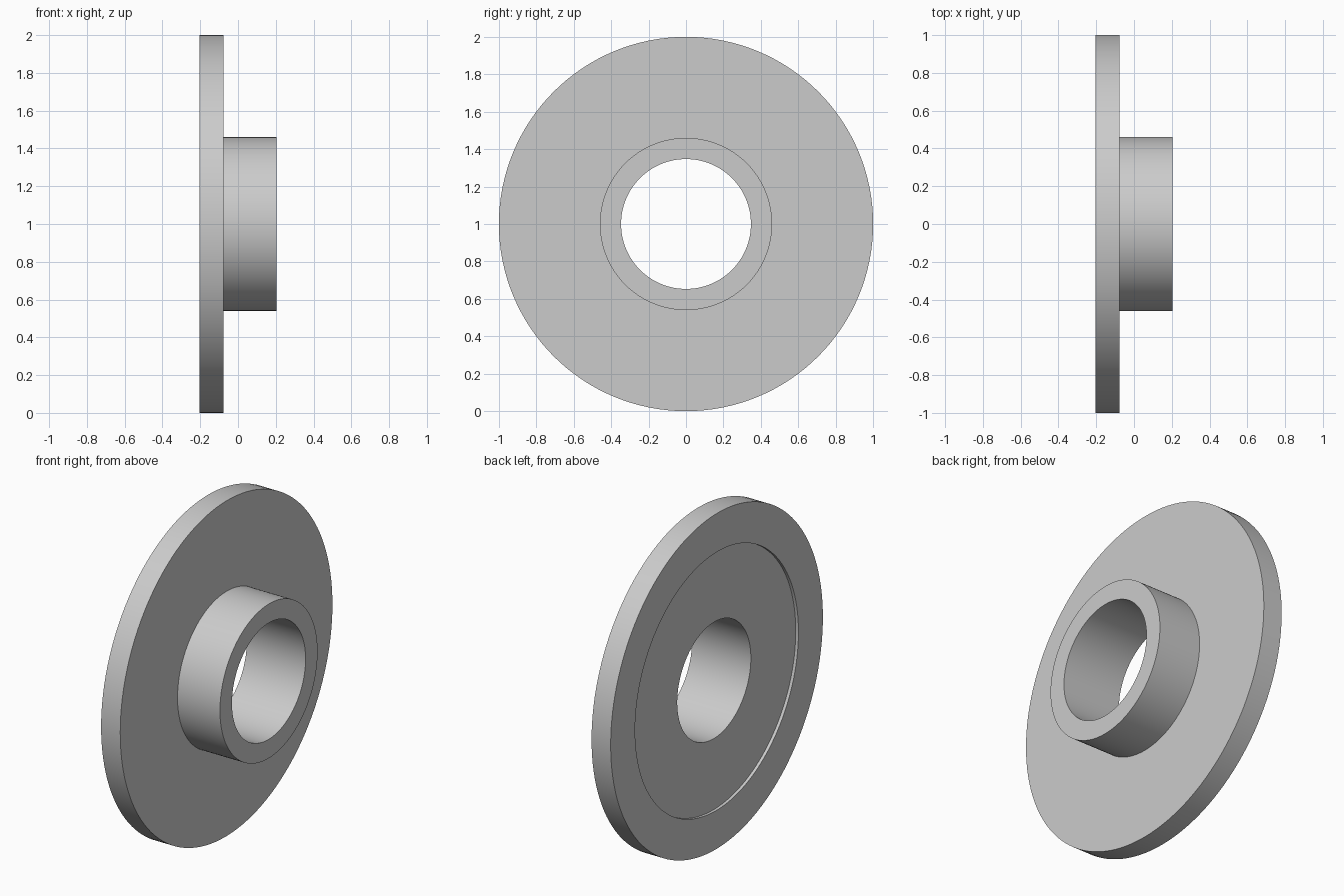
import bpy
import bmesh
from math import radians
from mathutils import Matrix, Vector

cube = bpy.data.objects.get("Cube")
if cube:
    bpy.data.objects.remove(cube, do_unlink=True)

# Plain grey material
grey = bpy.data.materials.new("plain_grey")
grey.use_nodes = True
colour = (0.6, 0.6, 0.6, 1)
grey.diffuse_color = colour
grey.node_tree.nodes["Principled BSDF"].inputs["Base Color"].default_value = colour

# Sizes along and around the x axis
BACK, STEP, FRONT = -0.203, -0.077, 0.203
RIM, RECESS, HUB, BORE = 1.0, 0.77, 0.46, 0.347
FLOOR = BACK + 0.018

# Closed section (x, radius): bore, hub, flange, shallow back recess
section = [(FLOOR, BORE), (FRONT, BORE), (FRONT, HUB), (STEP, HUB),
           (STEP, RIM), (BACK, RIM), (BACK, RECESS), (FLOOR, RECESS)]

# Spin the section into one solid
bm = bmesh.new()
verts = [bm.verts.new((x, 0, r)) for x, r in section]
edges = [bm.edges.new((a, b)) for a, b in zip(verts, verts[1:] + verts[:1])]
bmesh.ops.spin(bm, geom=verts + edges, cent=(0, 0, 0), axis=(1, 0, 0),
               angle=radians(360), steps=128, use_merge=True)
bmesh.ops.remove_doubles(bm, verts=bm.verts, dist=0.0001)
bmesh.ops.recalc_face_normals(bm, faces=bm.faces)
bmesh.ops.transform(bm, matrix=Matrix.Translation(Vector((0, 0, RIM))), verts=bm.verts)

mesh = bpy.data.meshes.new("flanged_hub")
bm.to_mesh(mesh)
bm.free()
mesh.materials.append(grey)
flange = bpy.data.objects.new("flanged_hub", mesh)
bpy.context.collection.objects.link(flange)

# Smooth round walls with sharp rims
bpy.context.view_layer.objects.active = flange
flange.select_set(True)
bpy.ops.object.shade_smooth_by_angle(angle=radians(30))
